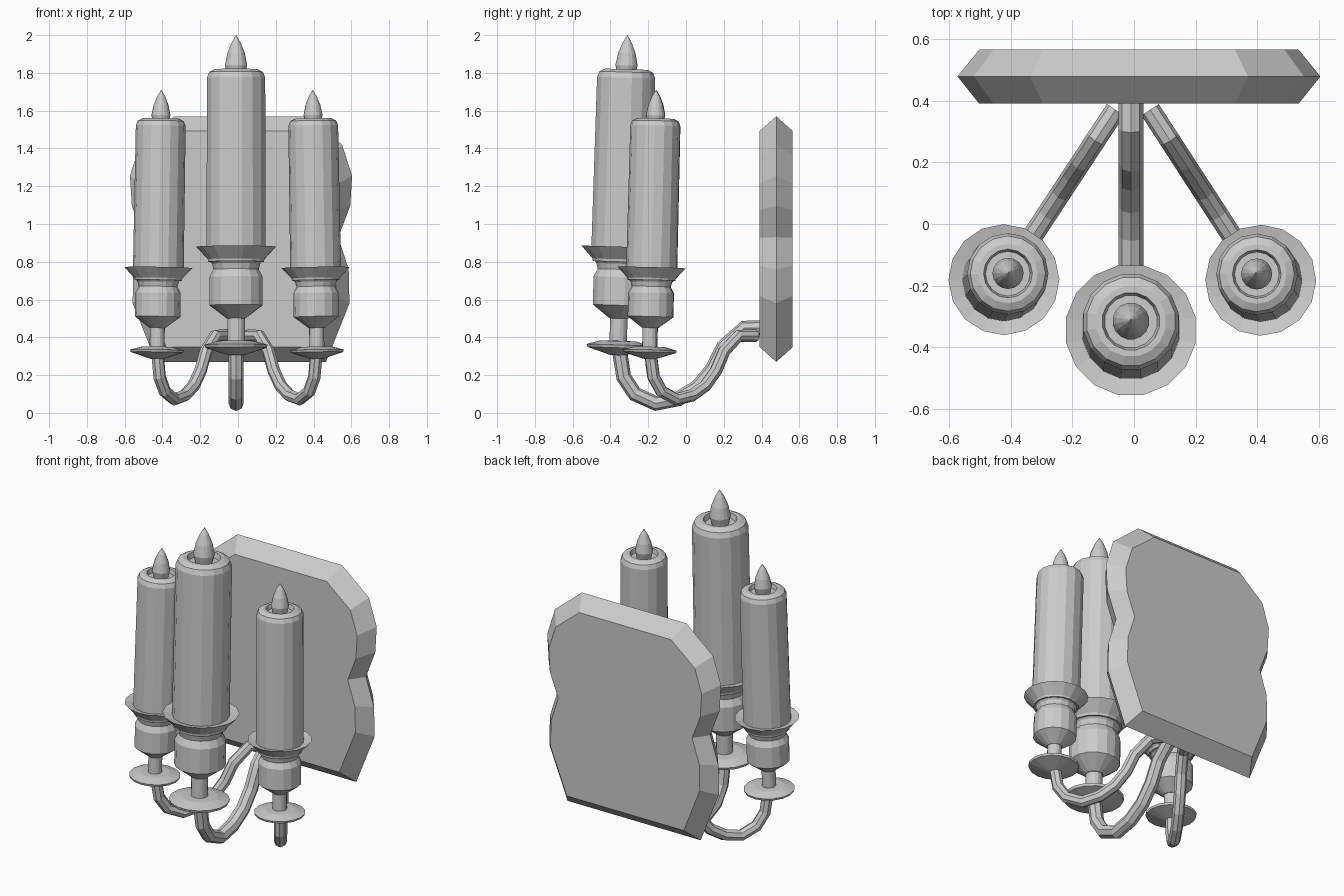
import bpy, math
from mathutils import Matrix, Vector

if "Cube" in bpy.data.objects:
    bpy.data.objects.remove(bpy.data.objects["Cube"])

SIDES = 16


def add_mesh(name, verts, faces, matrix=Matrix()):
    mesh = bpy.data.meshes.new(name)
    mesh.from_pydata(verts, [], faces)
    obj = bpy.data.objects.new(name, mesh)
    bpy.context.collection.objects.link(obj)
    obj.matrix_world = matrix
    return obj


def lathe(name, profile, matrix):
    """Spin a (radius, height) profile; both ends are capped."""
    verts, faces = [], []
    for r, z in profile:
        for i in range(SIDES):
            a = math.tau * (i + 0.5) / SIDES
            verts.append((r * math.cos(a), r * math.sin(a), z))
    for k in range(len(profile) - 1):
        for i in range(SIDES):
            j = (i + 1) % SIDES
            faces.append((k * SIDES + i, k * SIDES + j,
                          (k + 1) * SIDES + j, (k + 1) * SIDES + i))
    faces.append(tuple(reversed(range(SIDES))))
    last = (len(profile) - 1) * SIDES
    faces.append(tuple(range(last, last + SIDES)))
    return add_mesh(name, verts, faces, matrix)


def tube(name, path, radius, matrix):
    """Eight sided pipe along a path."""
    curve = bpy.data.curves.new(name, 'CURVE')
    curve.dimensions = '3D'
    curve.bevel_depth = radius
    curve.bevel_resolution = 2
    curve.use_fill_caps = True
    spline = curve.splines.new('POLY')
    spline.points.add(len(path) - 1)
    for p, (u, w) in zip(spline.points, path):
        p.co = (0, -u, w, 1)
    spline.use_smooth = False
    obj = bpy.data.objects.new(name, curve)
    bpy.context.collection.objects.link(obj)
    obj.matrix_world = matrix


# wall plate: notched outline, widest at mid thickness
half = [(0.353, 0.65), (0.535, 0.50), (0.588, 0.335), (0.578, 0.175),
        (0.515, 0.01), (0.570, -0.16), (0.574, -0.34), (0.450, -0.65)]
outline = half + [(-x, z) for x, z in reversed(half)]
n = len(outline)
verts = []
for y, s in ((0.39, 0.88), (0.478, 1.0), (0.565, 0.88)):
    verts += [(0.016 + x * s, y, 0.92 + z * s) for x, z in outline]
faces = [tuple(reversed(range(n))), tuple(range(2 * n, 3 * n))]
for k in (0, n):
    for i in range(n):
        j = (i + 1) % n
        faces.append((k + i, k + j, k + n + j, k + n + i))
plate = add_mesh("wall_plate", verts, faces)
plate.data.flip_normals()

# arm path as (outward, up) from the wall end
arm_path = [(0, 0), (0.13, 0), (0.24, -0.10), (0.30, -0.22), (0.38, -0.315),
            (0.48, -0.375), (0.60, -0.40), (0.71, -0.35), (0.77, -0.26),
            (0.795, -0.10)]

# candle holder profiles, heights measured from the end of the arm
profiles = {
    "drip_dish": [(0.04, -0.045), (0.165, -0.005), (0.17, 0.01), (0.10, 0.03),
                  (0.048, 0.032)],
    "stem": [(0.047, 0.02), (0.047, 0.16)],
    "cup": [(0.05, 0.15), (0.143, 0.22), (0.143, 0.37), (0.122, 0.41),
            (0.13, 0.44), (0.214, 0.53), (0.15, 0.515)],
    "candle": [(0.15, 0.45), (0.16, 0.51), (0.157, 1.425), (0.145, 1.455),
               (0.115, 1.47), (0.094, 1.47), (0.086, 1.44)],
    "flame": [(0.045, 1.43), (0.06, 1.49), (0.047, 1.555), (0.025, 1.61),
              (0.001, 1.65)],
}


# one arm with its slightly leaning candle
def branch(label, origin, angle, scale):
    base = (Matrix.Translation(Vector(origin)) @ Matrix.Rotation(angle, 4, 'Z')
            @ Matrix.Scale(scale, 4))
    tube(label + "_arm", arm_path, 0.04, base)
    lean = (base @ Matrix.Translation((0, -0.80, -0.10))
            @ Matrix.Rotation(-math.atan2(0.05, 1.65), 4, 'X'))
    for part, profile in profiles.items():
        lathe(label + "_" + part, profile, lean)


branch("centre", (-0.01, 0.44, 0.45), 0, 1.0)
branch("left", (-0.06, 0.37, 0.408), math.radians(-33.3), 0.84)
branch("right", (0.052, 0.37, 0.408), math.radians(33), 0.84)
